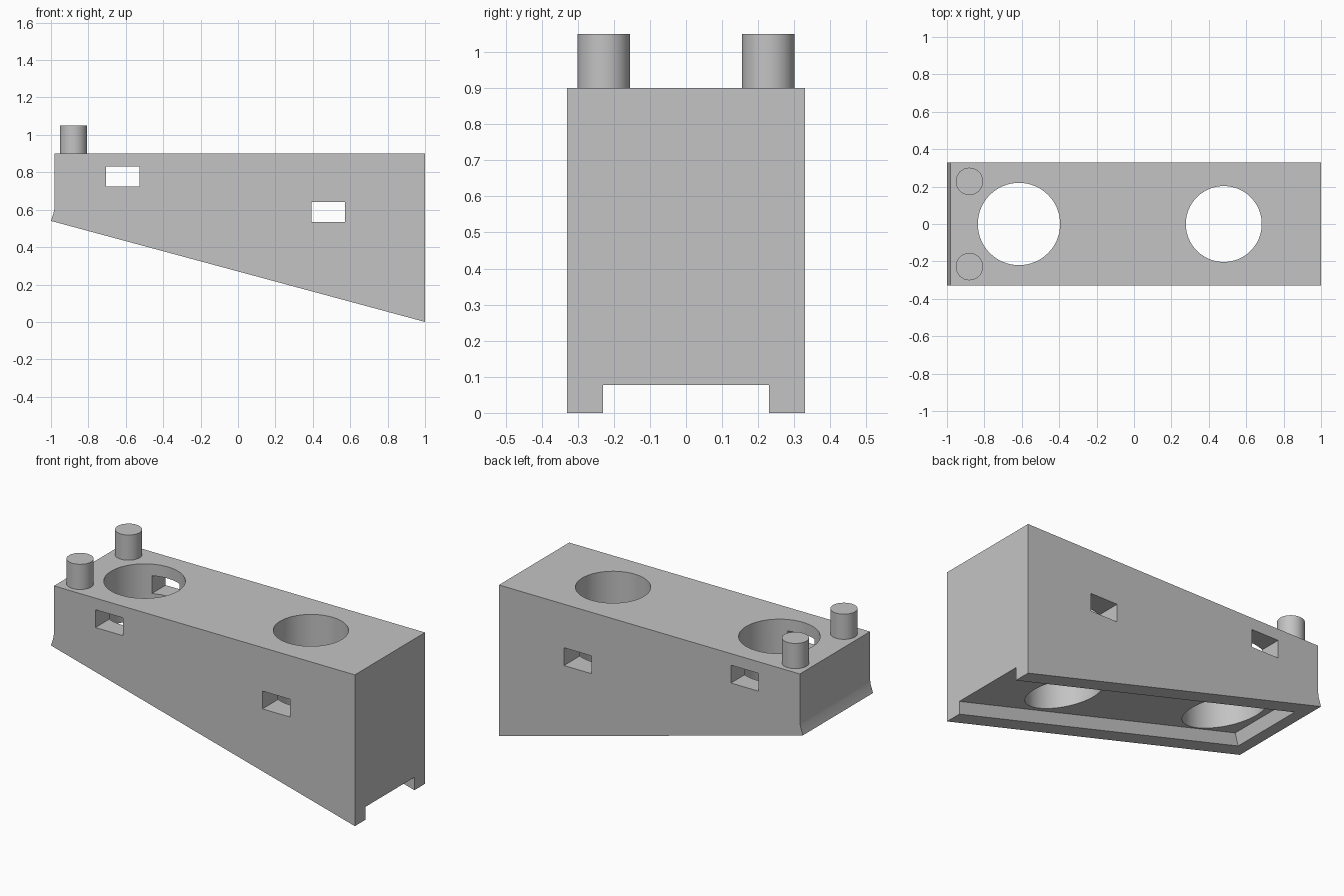
import bpy
import bmesh
from mathutils import Matrix, Vector

cube = bpy.data.objects.get("Cube")
if cube:
    bpy.data.objects.remove(cube, do_unlink=True)

grey = bpy.data.materials.new("plain_grey")
grey.use_nodes = True
colour = (0.55, 0.55, 0.55, 1)
grey.diffuse_color = colour
grey.node_tree.nodes["Principled BSDF"].inputs["Base Color"].default_value = colour


def finish(name, bm):
    bmesh.ops.recalc_face_normals(bm, faces=bm.faces)
    mesh = bpy.data.meshes.new(name)
    bm.to_mesh(mesh)
    bm.free()
    mesh.materials.append(grey)
    obj = bpy.data.objects.new(name, mesh)
    bpy.context.collection.objects.link(obj)
    return obj


def prism(name, profile, half_width):
    """Extrude an x-z profile symmetrically along y."""
    bm = bmesh.new()
    face = bm.faces.new([bm.verts.new((x, -half_width, z)) for x, z in profile])
    ext = bmesh.ops.extrude_face_region(bm, geom=[face])["geom"]
    verts = [v for v in ext if isinstance(v, bmesh.types.BMVert)]
    bmesh.ops.translate(bm, verts=verts, vec=(0, 2 * half_width, 0))
    return finish(name, bm)


def cylinder(name, x, y, radius, bottom, top, sides):
    bm = bmesh.new()
    bmesh.ops.create_cone(bm, cap_ends=True, segments=sides, radius1=radius,
                          radius2=radius, depth=top - bottom,
                          matrix=Matrix.Translation((x, y, (bottom + top) / 2)))
    return finish(name, bm)


def smooth(obj):
    bpy.ops.object.select_all(action='DESELECT')
    obj.select_set(True)
    bpy.context.view_layer.objects.active = obj
    bpy.ops.object.shade_smooth_by_angle(angle=0.52)


def cut(obj, cutter):
    """Subtract the cutter from the object, then discard the cutter."""
    cutter.hide_render = True
    mod = obj.modifiers.new("cut", 'BOOLEAN')
    mod.operation = 'DIFFERENCE'
    mod.solver = 'EXACT'
    mod.object = cutter
    bpy.context.view_layer.objects.active = obj
    bpy.ops.object.modifier_apply(modifier=mod.name)
    bpy.data.objects.remove(cutter, do_unlink=True)


# Wedge body with a small flared lip at the low end
body = prism("wedge_body", [(-0.98, 0.9), (1, 0.9), (1, 0), (-1, 0.54),
                            (-0.984, 0.59), (-0.98, 0.62)], 0.33)

# Shallow channel following the sloped underside, open at the tall end
low, high = Vector((-1, 0.54)), Vector((1, 0))
along = (high - low).normalized()
up = Vector((-along.y, along.x))
start, end = low + along * 0.1, high + along * 0.2
depth, under = up * 0.074, up * -0.2
cut(body, prism("channel_cutter", [start + under, end + under,
                                   end + depth, start + depth], 0.23))

# Vertical round bores
for x, radius in ((-0.615, 0.22), (0.48, 0.203)):
    cut(body, cylinder("bore_cutter", x, 0, radius, -0.5, 1.5, 64))

# Rectangular windows through both side walls
for x, z in ((-0.617, 0.778), (0.482, 0.588)):
    a, b = 0.09, 0.053
    cut(body, prism("window_cutter", [(x - a, z - b), (x + a, z - b),
                                      (x + a, z + b), (x - a, z + b)], 1))
smooth(body)

# Locating pegs on top
for name, y in (("front_peg", -0.228), ("back_peg", 0.228)):
    smooth(cylinder(name, -0.88, y, 0.073, 0.9, 1.05, 48))
